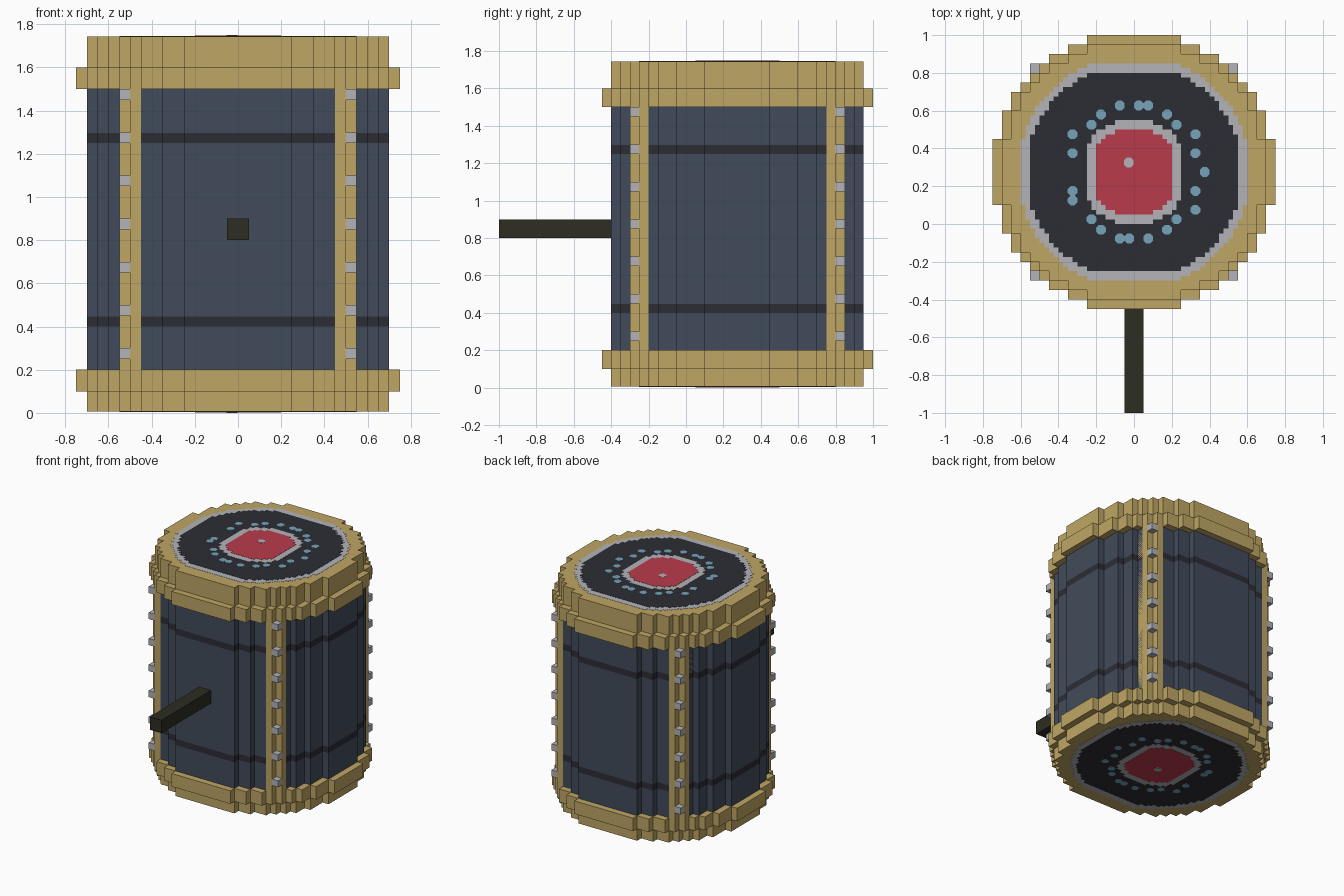
import bpy, bmesh, math

cube = bpy.data.objects.get("Cube")
if cube:
    bpy.data.objects.remove(cube)

CENTRE_Y = 0.275   # the barrel axis; the rod sticks out to the front
HEIGHT = 1.75
LAYER = 0.0015     # thickness of one painted layer
SKIN = 0.0075      # room left for all painted layers


def material(name, hex_colour):
    def linear(c):
        return c / 12.92 if c <= 0.04045 else ((c + 0.055) / 1.055) ** 2.4
    rgb = [linear(int(hex_colour[i:i + 2], 16) / 255) for i in (0, 2, 4)]
    mat = bpy.data.materials.new(name)
    mat.use_nodes = True
    mat.diffuse_color = (*rgb, 1)
    mat.node_tree.nodes["Principled BSDF"].inputs["Base Color"].default_value = (*rgb, 1)
    return mat


tan = material("tan wood", "BFA664")
slate = material("slate blue", "424B5B")
dark = material("dark charcoal", "2C2C35")
grey = material("light grey", "B3B4B9")
red = material("red", "BA3B4B")
blue = material("pale blue", "76A3B9")
black_wood = material("dark olive wood", "2D2D22")


def finish(name, bm, mats):
    bmesh.ops.recalc_face_normals(bm, faces=bm.faces)
    mesh = bpy.data.meshes.new(name)
    bm.to_mesh(mesh)
    bm.free()
    for mat in mats:
        mesh.materials.append(mat)
    obj = bpy.data.objects.new(name, mesh)
    bpy.context.collection.objects.link(obj)
    return obj


def stepped_disc(cell, radius, half_x, half_y):
    """Outline of a disc made of square cells, clipped to a half size."""
    quarter, last = [], None
    for i in range(round(half_x / cell)):
        x, top = i * cell, half_y
        while math.hypot(x + cell / 2, top - cell / 2) > radius:
            top -= cell
        if last is not None and abs(top - last) > cell / 2:
            quarter += [(x, last), (x, top)]
        last = top
    quarter.append((half_x, last))
    back = quarter[::-1]
    return (quarter + [(x, -y) for x, y in back]
            + [(-x, -y) for x, y in quarter] + [(-x, y) for x, y in back])


def add_prism(bm, outline, levels, paint=lambda z: 0):
    """Upright prism, sliced at every level; paint picks a side's colour."""
    rings = [[bm.verts.new((x, y + CENTRE_Y, z)) for x, y in outline] for z in levels]
    bm.faces.new(rings[0])
    bm.faces.new(rings[-1])
    for low, high, z0, z1 in zip(rings, rings[1:], levels, levels[1:]):
        for i in range(len(outline)):
            j = (i + 1) % len(outline)
            face = bm.faces.new((low[i], low[j], high[j], high[i]))
            face.material_index = paint((z0 + z1) / 2)


def prism(name, outline, levels, mats, paint=lambda z: 0):
    bm = bmesh.new()
    add_prism(bm, outline, levels, paint)
    return finish(name, bm, mats)


def rectangle(x0, x1, y0, y1):
    return [(x0, y0), (x1, y0), (x1, y1), (x0, y1)]


# Barrel wall with two dark bands
inner = stepped_disc(0.05, 0.702, 0.7, 0.675)
outer = stepped_disc(0.05, 0.75, 0.75, 0.725)
prism("barrel_wall", inner, [0.2, 0.4, 0.447, 1.25, 1.297, 1.5], [slate, dark],
      lambda z: int(0.4 < z < 0.447 or 1.25 < z < 1.297))

# Rims and wider collars at both ends
prism("bottom_rim", inner, [SKIN, 0.1], [tan])
prism("bottom_collar", outer, [0.1, 0.2], [tan])
prism("top_collar", outer, [1.5, 1.6], [tan])
prism("top_rim", inner, [1.6, HEIGHT - SKIN], [tan])

# Stepped corner posts with a column of studs
for side, sx in (("left", 1), ("right", -1)):
    for end, sy in (("back", 1), ("front", -1)):
        bm = bmesh.new()
        for x, y in ((0.45, 0.475), (0.5, 0.425)):
            add_prism(bm, rectangle(sx * x, sx * (x + 0.05), sy * y, sy * (y + 0.1)), [0.2, 1.5])
        finish(f"{end}_{side}_post", bm, [tan])
        bm = bmesh.new()
        for i in range(7):
            z = 0.25 + 0.2 * i
            add_prism(bm, rectangle(sx * 0.5, sx * 0.55, sy * 0.525, sy * 0.575), [z, z + 0.05])
        finish(f"{end}_{side}_studs", bm, [grey])

# Rod at the front
prism("front_rod", rectangle(-0.05, 0.05, -0.675, -1 - CENTRE_Y), [0.8, 0.9], [black_wood])

# Painted target on both ends
patterns = [
    ("outer_grey_ring", stepped_disc(0.025, 0.615, 0.6, 0.575), grey),
    ("dark_field", stepped_disc(0.025, 0.57, 0.55, 0.525), dark),
    ("inner_grey_ring", stepped_disc(0.025, 0.285, 0.25, 0.275), grey),
    ("red_centre", stepped_disc(0.025, 0.235, 0.2, 0.225), red),
]
spots = [(sx * x, sy * y) for x, y in ((0.175, 0.305), (0.225, 0.25))
         for sx in (1, -1) for sy in (1, -1)]
spots += [(sx * 0.325, y) for sx in (1, -1) for y in (0.2, 0.1, -0.1)]
spots += [(0.375, 0), (0.325, -0.2), (-0.325, -0.15)]
spots += [(s * x, s * 0.352) for s in (1, -1) for x in (-0.075, 0.025, 0.075)]


def spot_outline(x, y, flip):
    ring = [math.radians(22.5 + 45 * k) for k in range(8)]
    return [(x + 0.028 * math.cos(a), flip * y + 0.028 * math.sin(a)) for a in ring]


for end, base, direction in (("top", HEIGHT - SKIN, 1), ("bottom", SKIN, -1)):
    def layer(n):
        return [base, base + direction * LAYER * n]
    for n, (name, outline, mat) in enumerate(patterns, 1):
        prism(f"{end}_{name}", outline, layer(n), [mat])
    bm = bmesh.new()
    for x, y in spots:
        add_prism(bm, spot_outline(x, y, direction), layer(3))
    finish(f"{end}_blue_spots", bm, [blue])
    prism(f"{end}_centre_spot", spot_outline(-0.028, 0.05, direction), layer(5), [grey])
